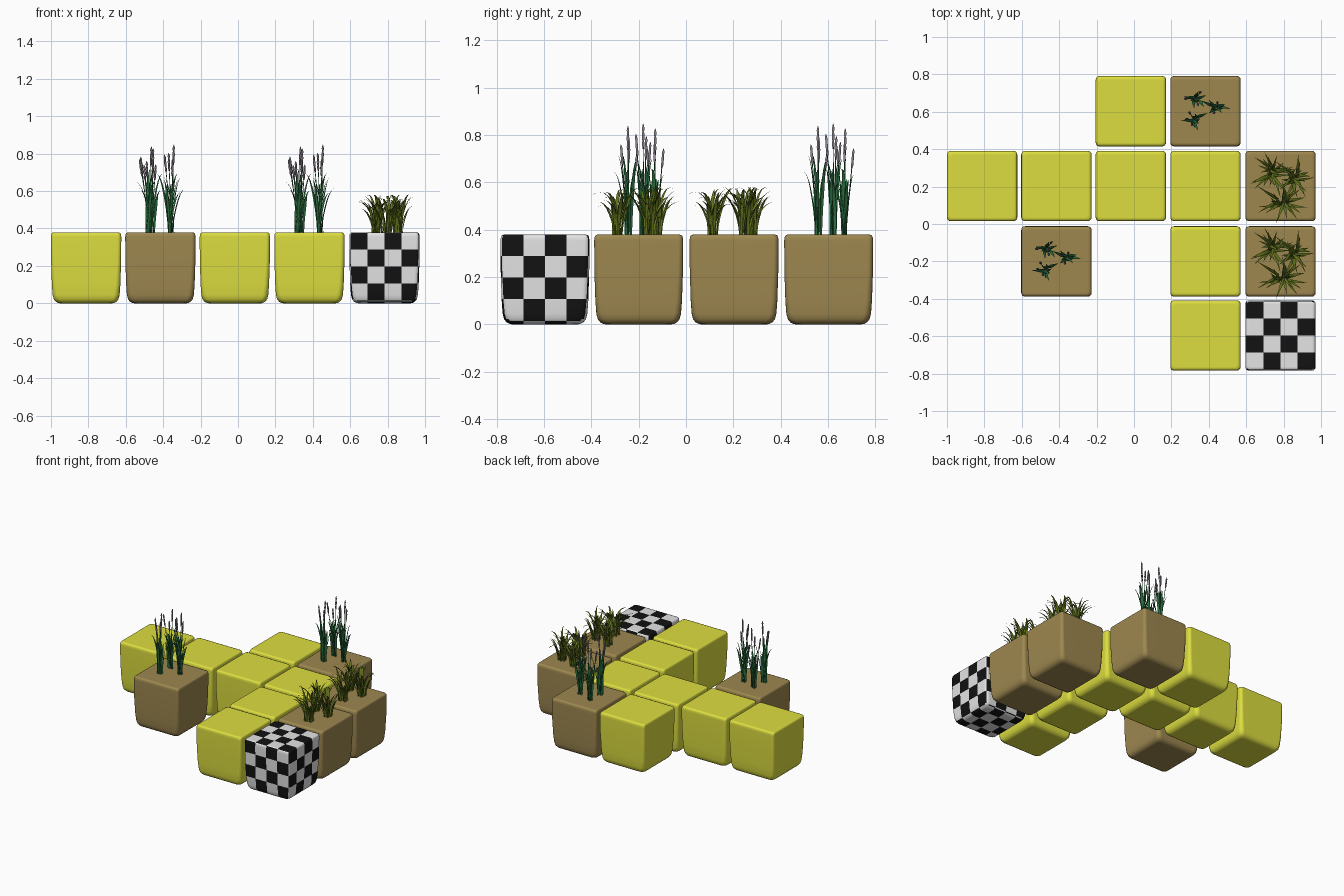
import bpy, bmesh, math, random
from mathutils import Vector

if "Cube" in bpy.data.objects:
    bpy.data.objects.remove(bpy.data.objects["Cube"])
random.seed(7)


def material(name, rgb):
    m = bpy.data.materials.new(name)
    m.diffuse_color = (*rgb, 1)
    m.use_nodes = True
    m.node_tree.nodes["Principled BSDF"].inputs["Base Color"].default_value = m.diffuse_color
    return m


YELLOW = material("yellow", (0.72, 0.73, 0.05))
BROWN = material("soil_brown", (0.34, 0.245, 0.08))
WHITE = material("white", (0.78, 0.78, 0.78))
BLACK = material("black", (0.006, 0.006, 0.006))
LEAF = material("dark_green", (0.025, 0.16, 0.05))
GRASS = material("olive_green", (0.12, 0.17, 0.012))
SPIKE = material("lavender_grey", (0.28, 0.24, 0.30))


def to_mesh(bm, name, mats):
    bmesh.ops.recalc_face_normals(bm, faces=bm.faces)
    for f in bm.faces:
        f.smooth = True
    me = bpy.data.meshes.new(name)
    bm.to_mesh(me)
    bm.free()
    for m in mats:
        me.materials.append(m)
    return me


def place(name, me, loc, weighted=False):
    ob = bpy.data.objects.new(name, me)
    ob.location = loc
    bpy.context.collection.objects.link(ob)
    if weighted:
        ob.modifiers.new("flat_sides", 'WEIGHTED_NORMAL')
    return ob


# ---- soft block: rounded square rings lofted upwards ----
PROFILE = [(0, .140, .03), (.002, .150, .03), (.009, .163, .03), (.022, .173, .03),
           (.045, .179, .03), (.10, .183, .026), (.22, .187, .022), (.355, .188, .02),
           (.369, .186, .02), (.376, .182, .02), (.379, .174, .02), (.379, .168, .02)]


def block_bmesh():
    bm = bmesh.new()
    rings = []
    for z, h, r in PROFILE:
        ring = []
        for c, (sx, sy) in enumerate([(1, 1), (-1, 1), (-1, -1), (1, -1)]):
            for s in range(5):
                a = math.pi / 2 * (c + s / 4)
                ring.append(bm.verts.new((sx * (h - r) + r * math.cos(a),
                                          sy * (h - r) + r * math.sin(a), z)))
        rings.append(ring)
    n = len(rings[0])
    for a, b in zip(rings, rings[1:]):
        for i in range(n):
            bm.faces.new((a[i], a[(i + 1) % n], b[(i + 1) % n], b[i]))
    bm.faces.new(rings[0][::-1])
    bm.faces.new(rings[-1])
    return bm


yellow_block = to_mesh(block_bmesh(), "yellow_block", [YELLOW])
brown_block = to_mesh(block_bmesh(), "brown_block", [BROWN])

# ---- chequered block: cut along the check lines, coloured by cell ----
CELL = 0.091
bm = block_bmesh()
cuts = [(ax, k * CELL) for ax in (0, 1) for k in (-1, 0, 1)]
cuts += [(2, .379 - k * CELL) for k in (1, 2, 3, 4)]
for ax, d in cuts:
    co, no = Vector(), Vector()
    co[ax], no[ax] = d, 1
    bmesh.ops.bisect_plane(bm, geom=bm.verts[:] + bm.edges[:] + bm.faces[:],
                           plane_co=co, plane_no=no)
bm.normal_update()
for f in bm.faces:
    c, n = f.calc_center_median(), f.normal
    i = max(0, min(3, math.floor(c.x / CELL) + 2))
    j = max(0, min(3, math.floor(c.y / CELL) + 2))
    k = math.floor((.379 - c.z) / CELL)
    if abs(n.z) > max(abs(n.x), abs(n.y)):
        black = (i + j) % 2 == 1
    elif abs(n.x) > abs(n.y):
        black = (j + k + (n.x < 0)) % 2 == 0
    else:
        black = (i + k + (n.y > 0)) % 2 == 0
    f.material_index = int(black)
check_block = to_mesh(bm, "chequered_block", [WHITE, BLACK])

X = [-.812, -.415, -.017, .382, .783]
Y = [-.596, -.2, .203, .603]
TOP = .378
for n, (i, j) in enumerate([(0, 2), (1, 2), (2, 2), (3, 2), (2, 3), (3, 1), (3, 0)]):
    place(f"yellow_seat_{n + 1}", yellow_block, (X[i], Y[j], 0), True)
for n, (i, j) in enumerate([(3, 3), (4, 2), (4, 1), (1, 1)]):
    place(f"planter_{n + 1}", brown_block, (X[i], Y[j], 0), True)
place("chequered_seat", check_block, (X[4], Y[0], 0), True)


# ---- plants ----
def blade(bm, base, ang, reach, height, width, bend, power, squash=1.0, steps=7):
    """Folded leaf strip that arches outwards and ends in a point."""
    out = Vector((math.cos(ang), math.sin(ang) * squash, 0))
    side = Vector((-math.sin(ang), math.cos(ang), 0))
    rows = []
    for s in range(steps + 1):
        t = s / steps
        p = base + out * reach * t ** power
        p.z += height * math.sin(bend * t) / math.sin(min(bend, math.pi / 2))
        w = width / 2 * (0.55 + 0.9 * t if t < .5 else 2 * (1 - t)) + .0004
        fold = out * w * .4
        rows.append([bm.verts.new(p - side * w + fold), bm.verts.new(p),
                     bm.verts.new(p + side * w + fold)])
    for a, b in zip(rows, rows[1:]):
        for i in (0, 1):
            bm.faces.new((a[i], a[i + 1], b[i + 1], b[i]))


def spindle(bm, a, b, radii, sides=6):
    """Round rod from a to b with the given radii along it."""
    rings = []
    for s, r in enumerate(radii):
        p = a.lerp(b, s / (len(radii) - 1))
        rings.append([bm.verts.new(p + Vector((r * math.cos(q), r * math.sin(q), 0)))
                      for q in (2 * math.pi * i / sides for i in range(sides))])
    for u, v in zip(rings, rings[1:]):
        for i in range(sides):
            bm.faces.new((u[i], u[(i + 1) % sides], v[(i + 1) % sides], v[i]))
    bm.faces.new(rings[0][::-1])
    bm.faces.new(rings[-1])


# tall flowering plant: three clumps of upright leaves with spiked stems
leaves, spikes = bmesh.new(), bmesh.new()
for cx, cy, tall in [(-.05, .07, .45), (.06, .02, .47), (-.06, -.045, .46)]:
    for n in range(11):
        base = Vector((cx + random.uniform(-.016, .016), cy + random.uniform(-.012, .012), -.005))
        blade(leaves, base, n * 2.4 + random.uniform(-.3, .3), random.uniform(.02, .085),
              random.uniform(.2, .35), .017, 1.45, 1.5, .6)
    for n in range(4):
        a = n * math.pi / 2 + random.uniform(-.5, .5)
        lean = .012 if n == 0 else random.uniform(.04, .065)
        h = tall if n == 0 else tall - random.uniform(.04, .1)
        foot = Vector((cx, cy, -.005))
        tip = Vector((cx + lean * math.cos(a), cy + lean * .7 * math.sin(a), h))
        neck = foot.lerp(tip, .77)
        spindle(leaves, foot, neck, [.003, .002], 5)
        spindle(spikes, neck, tip, [.002, .006, .0045, .007, .0045, .006, .001])
leaf_mesh = to_mesh(leaves, "tall_leaves", [LEAF])
spike_mesh = to_mesh(spikes, "flower_spikes", [SPIKE])
for n, (i, j) in enumerate([(3, 3), (1, 1)]):
    place(f"tall_leaves_{n + 1}", leaf_mesh, (X[i], Y[j], TOP))
    place(f"flower_spikes_{n + 1}", spike_mesh, (X[i], Y[j], TOP))

# arching grass: three clumps of drooping blades
grass = bmesh.new()
for cx, cy in [(-.05, .075), (.07, .045), (.01, -.09)]:
    for n in range(22):
        base = Vector((cx + random.uniform(-.025, .025), cy + random.uniform(-.02, .02), -.005))
        blade(grass, base, n * 2.4 + random.uniform(-.3, .3), random.uniform(.05, .135),
              random.uniform(.13, .21), .016, random.uniform(1.4, 2.0), 1.6)
grass_mesh = to_mesh(grass, "grass", [GRASS])
for n, (i, j) in enumerate([(4, 2), (4, 1)]):
    place(f"grass_{n + 1}", grass_mesh, (X[i], Y[j], TOP))
